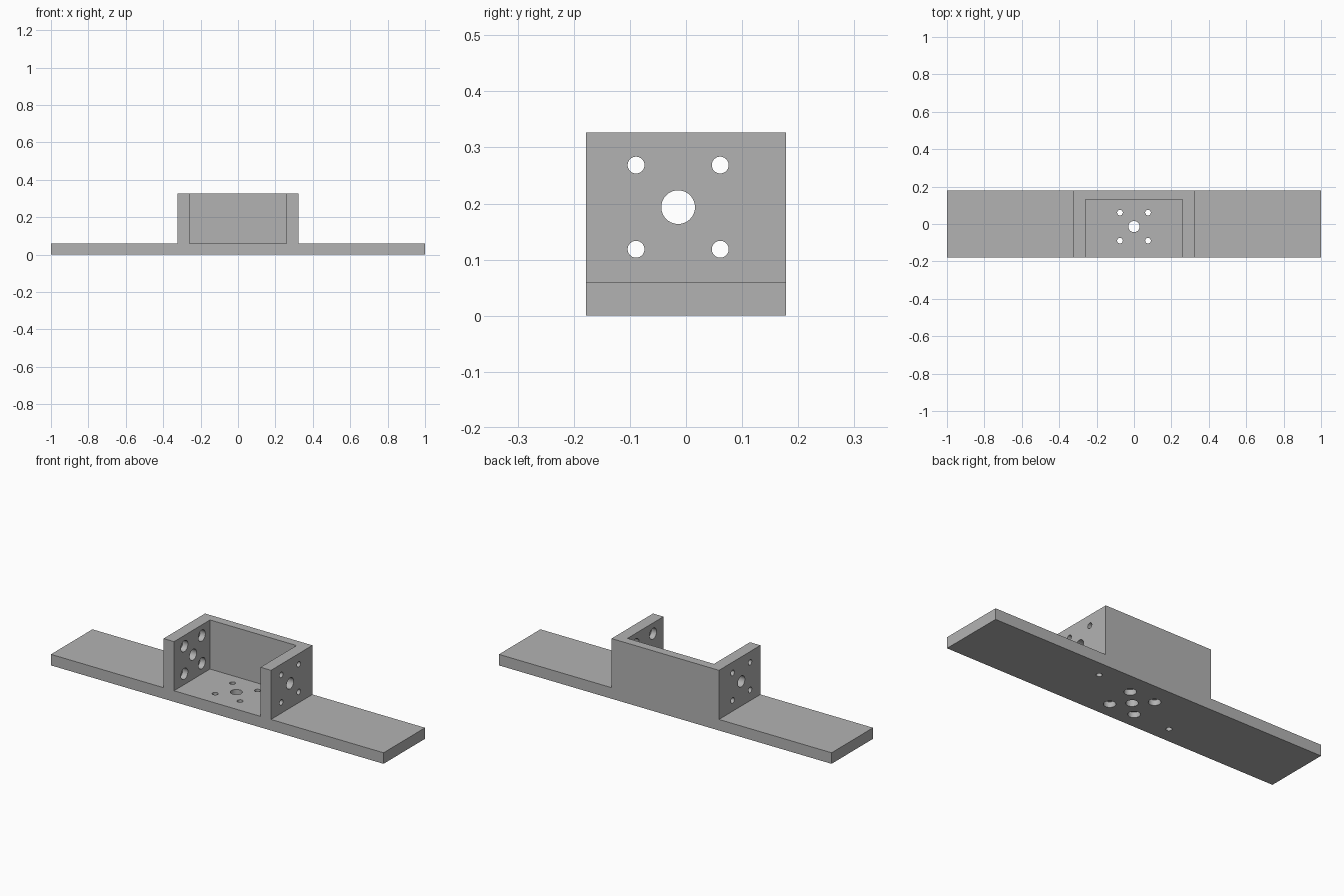
import bpy, bmesh, math
from mathutils import Matrix, Vector

cube = bpy.data.objects.get("Cube")
if cube:
    bpy.data.objects.remove(cube, do_unlink=True)

# Main dimensions
HALF_Y, FLOOR, TOP = 0.178, 0.06, 0.327
OUTER, INNER, BACK = 0.323, 0.26, 0.131
SPACING, HOLE_Y = 0.075, -0.014
WALL_Z = (FLOOR + TOP) / 2
SMALL, LARGE = 0.015, 0.03
CORNERS = [(a, b) for a in (-SPACING, SPACING) for b in (-SPACING, SPACING)]

grey = bpy.data.materials.new("mid grey")
grey.use_nodes = True
grey.diffuse_color = (0.45, 0.45, 0.45, 1)
grey.node_tree.nodes["Principled BSDF"].inputs["Base Color"].default_value = grey.diffuse_color


def make_object(name, bm):
    bmesh.ops.recalc_face_normals(bm, faces=bm.faces)
    mesh = bpy.data.meshes.new(name)
    bm.to_mesh(mesh)
    bm.free()
    mesh.materials.append(grey)
    obj = bpy.data.objects.new(name, mesh)
    bpy.context.collection.objects.link(obj)
    return obj


def add_rod(bm, start, end, radius):
    start, end = Vector(start), Vector(end)
    axis = end - start
    turn = axis.to_track_quat("Z", "Y").to_matrix().to_4x4()
    bmesh.ops.create_cone(bm, cap_ends=True, segments=40, radius1=radius, radius2=radius,
                          depth=axis.length, matrix=Matrix.Translation((start + end) / 2) @ turn)


def cut(target, name, bm):
    cutter = make_object(name, bm)
    cutter.hide_render = True
    mod = target.modifiers.new(name, "BOOLEAN")
    mod.operation, mod.solver, mod.object = "DIFFERENCE", "EXACT", cutter
    bpy.context.view_layer.objects.active = target
    bpy.ops.object.modifier_apply(modifier=mod.name)
    bpy.data.objects.remove(cutter, do_unlink=True)


# Flat base with a raised block, extruded front to back
bm = bmesh.new()
right_half = [(1, 0), (1, FLOOR), (OUTER, FLOOR), (OUTER, TOP)]
outline = right_half + [(-x, z) for x, z in reversed(right_half)]
face = bm.faces.new([bm.verts.new((x, -HALF_Y, z)) for x, z in outline])
extruded = bmesh.ops.extrude_face_region(bm, geom=[face])
bmesh.ops.translate(bm, vec=(0, 2 * HALF_Y, 0),
                    verts=[v for v in extruded["geom"] if isinstance(v, bmesh.types.BMVert)])
bracket = make_object("mounting_bracket", bm)

# Pocket open at the front and top
bm = bmesh.new()
bmesh.ops.create_cube(bm, size=1)
for v in bm.verts:
    v.co = (math.copysign(INNER, v.co.x), BACK if v.co.y > 0 else -0.3,
            0.5 if v.co.z > 0 else FLOOR)
cut(bracket, "pocket", bm)

# Through holes in the floor and both side walls
bm = bmesh.new()
for a, b, r in [(0, 0, LARGE)] + [(a, b, SMALL) for a, b in CORNERS]:
    add_rod(bm, (a, HOLE_Y + b, -0.05), (a, HOLE_Y + b, FLOOR + 0.02), r)
    add_rod(bm, (-0.5, HOLE_Y + a, WALL_Z + b), (0.5, HOLE_Y + a, WALL_Z + b), r)
cut(bracket, "through_holes", bm)

# Screw head recesses: under the floor and inside the walls
bm = bmesh.new()
reach = (INNER + OUTER) / 2
for a, b in CORNERS:
    add_rod(bm, (a, HOLE_Y + b, -0.05), (a, HOLE_Y + b, FLOOR / 2), LARGE)
    add_rod(bm, (-reach, HOLE_Y + a, WALL_Z + b), (reach, HOLE_Y + a, WALL_Z + b), LARGE)
# Blind fixing holes below the side walls, on one diagonal
for s in (-1, 1):
    add_rod(bm, (s * 0.29, s * 0.09, -0.05), (s * 0.29, s * 0.09, 0.07), SMALL)
cut(bracket, "recesses", bm)

# Smooth bores, sharp edges
bpy.ops.object.select_all(action="DESELECT")
bracket.select_set(True)
bpy.context.view_layer.objects.active = bracket
bpy.ops.object.shade_smooth_by_angle(angle=math.radians(30))
